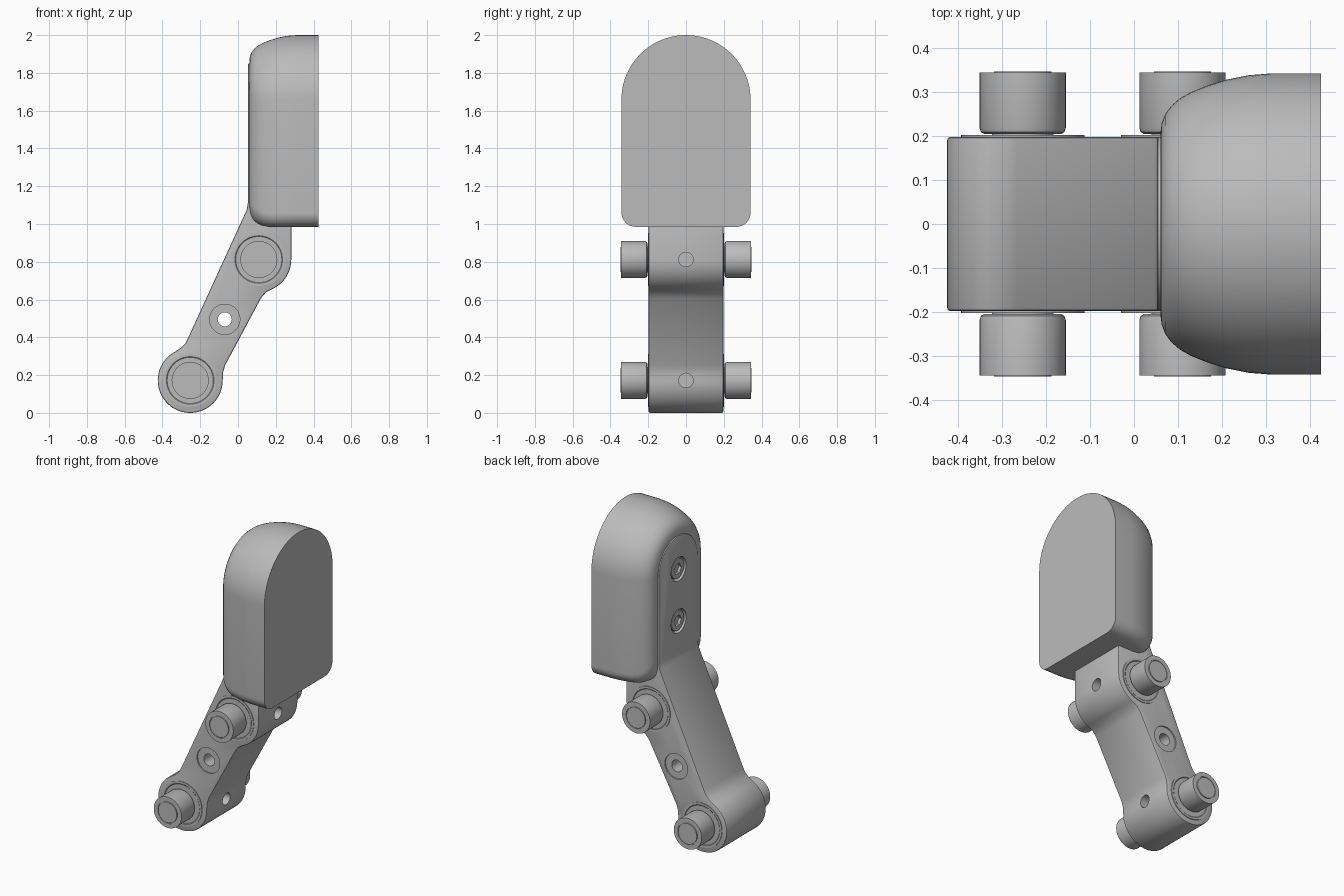
import bpy, bmesh
from math import sin, cos, pi, radians
from mathutils import Vector, Matrix

if "Cube" in bpy.data.objects:
    bpy.data.objects.remove(bpy.data.objects["Cube"])

grey = bpy.data.materials.new("Plain grey")
grey.use_nodes = True
COLOUR = (0.5, 0.5, 0.5, 1)
grey.diffuse_color = COLOUR
grey.node_tree.nodes["Principled BSDF"].inputs["Base Color"].default_value = COLOUR


def finish(name, bm):
    bmesh.ops.remove_doubles(bm, verts=bm.verts, dist=1e-5)
    bmesh.ops.recalc_face_normals(bm, faces=bm.faces)
    mesh = bpy.data.meshes.new(name)
    bm.to_mesh(mesh)
    bm.free()
    mesh.materials.append(grey)
    obj = bpy.data.objects.new(name, mesh)
    bpy.context.collection.objects.link(obj)
    return obj


def activate(obj):
    bpy.ops.object.select_all(action='DESELECT')
    obj.select_set(True)
    bpy.context.view_layer.objects.active = obj


def smooth(obj, angle=30):
    activate(obj)
    bpy.ops.object.shade_smooth_by_angle(angle=radians(angle))


def loft(name, rings):
    """Skin a stack of equal-length point rings and cap both ends."""
    bm = bmesh.new()
    loops = [[bm.verts.new(p) for p in ring] for ring in rings]
    n = len(loops[0])
    for a, b in zip(loops, loops[1:]):
        for i in range(n):
            j = (i + 1) % n
            bm.faces.new((a[i], a[j], b[j], b[i]))
    bm.faces.new(loops[0])
    bm.faces.new(loops[-1])
    return finish(name, bm)


def lathe(name, profile, x, z, side):
    """Revolve (radius, y) points about a crosswise axis."""
    bm = bmesh.new()
    vs = [bm.verts.new((r, y * side, 0)) for r, y in profile]
    edges = [bm.edges.new(pair) for pair in zip(vs, vs[1:])]
    bmesh.ops.spin(bm, geom=vs + edges, axis=(0, 1, 0), cent=(0, 0, 0),
                   angle=2 * pi, steps=48, use_merge=True)
    obj = finish(name, bm)
    obj.data.transform(Matrix.Translation((x, 0, z)))
    smooth(obj)
    return obj


def cylinder(name, centre, axis, radius, length, sides=40):
    bm = bmesh.new()
    turn = Vector((0, 0, 1)).rotation_difference(Vector(axis)).to_matrix().to_4x4()
    bmesh.ops.create_cone(bm, cap_ends=True, segments=sides, radius1=radius,
                          radius2=radius, depth=length,
                          matrix=Matrix.Translation(centre) @ turn)
    return finish(name, bm)


def boolean(obj, tool, operation='DIFFERENCE', keep=False):
    activate(obj)
    mod = obj.modifiers.new("cut", 'BOOLEAN')
    mod.operation, mod.object, mod.solver = operation, tool, 'EXACT'
    bpy.ops.object.modifier_apply(modifier=mod.name)
    if not keep:
        bpy.data.objects.remove(tool)


def arc(cx, cz, r, start, end, steps):
    return [(cx + r * cos(radians(start + (end - start) * i / steps)),
             cz + r * sin(radians(start + (end - start) * i / steps)))
            for i in range(steps + 1)]


def tombstone(half, bottom, centre, corner):
    """Round-topped outline with rounded lower corners, as (y, z)."""
    return (arc(0, centre, half, 0, 180, 48)
            + arc(corner - half, bottom + corner, corner, 180, 270, 8)
            + arc(half - corner, bottom + corner, corner, 270, 360, 8))


# Pad: flat face to the left, crowned sides and rounded back
levels = [(0.425, 0, 0), (0.31, 0, 0), (0.26, 0.004, 0), (0.21, 0.014, 0),
          (0.165, 0.028, 0), (0.13, 0.042, 0.006), (0.105, 0.056, 0.018),
          (0.085, 0.073, 0.034), (0.071, 0.092, 0.053), (0.063, 0.113, 0.072),
          (0.06, 0.135, 0.092)]
pad = loft("pad", [[(x, y, z) for y, z in
                    tombstone(0.342 - inset, 0.985 + lift, 1.658, 0.075)]
                   for x, inset, lift in levels])

# Arm: bent side profile with two round bosses and a mounting tongue
LOW, HIGH, MID = (-0.253, 0.172), (0.11, 0.812), (-0.07, 0.495)
BOSS = 0.172
side = ([(0.13, 1.9), (0.052, 1.9), (0.052, 1.11), (0.046, 1.075),
         (-0.266, 0.393), (-0.28, 0.367), (-0.302, 0.345)]
        + arc(*LOW, BOSS, 117, 360, 44)
        + [(-0.079, 0.215), (-0.068, 0.252), (0.122, 0.608), (0.148, 0.638)]
        + arc(*HIGH, BOSS, -65, 0, 14)
        + [(0.282, 1.1), (0.13, 1.1)])
arm = loft("arm", [[(x, y, z) for x, z in side] for y in (-0.3, 0.3)])
trim = loft("trim", [[(x, y, z) for y, z in tombstone(0.198, -0.5, 1.652, 0.05)]
                     for x in (-1, 1)])
boolean(arm, trim, 'INTERSECT')
bevel = arm.modifiers.new("edge", 'BEVEL')
bevel.width, bevel.segments, bevel.angle_limit = 0.008, 2, radians(40)
bpy.ops.object.modifier_apply(modifier=bevel.name)

# Crosswise through hole with shallow counterbores
boolean(arm, cylinder("bore", (MID[0], 0, MID[1]), (0, 1, 0), 0.037, 1))
for s in (-1, 1):
    boolean(arm, cylinder("counterbore", (MID[0], s * 0.24, MID[1]),
                          (0, 1, 0), 0.08, 0.1))

# Set screw holes on the inner side of each boss
for x, z in (LOW, HIGH):
    boolean(arm, cylinder("set_hole", (x + BOSS, 0, z), (1, 0, 0), 0.038, 0.12))

# Recessed mounting screws with hexagonal sockets
for label, z in (("lower", 1.31), ("upper", 1.64)):
    recess = cylinder("recess", (0.04, 0, z), (1, 0, 0), 0.075, 0.08)
    boolean(arm, recess, keep=True)
    boolean(pad, recess)
    screw = cylinder(label + "_screw", (0.076, 0, z), (1, 0, 0), 0.062, 0.036)
    boolean(screw, cylinder("socket", (0.05, 0, z), (1, 0, 0), 0.036, 0.05, 6))
    smooth(screw)
smooth(arm)
smooth(pad)

# Roller pins: collar, gap, roller sleeve and axle end on both sides
pin = [(0, 0.18), (0.14, 0.18), (0.14, 0.202), (0.126, 0.202), (0.122, 0.199),
       (0.07, 0.199), (0.07, 0.205), (0.088, 0.205), (0.095, 0.209),
       (0.098, 0.218), (0.098, 0.344), (0.07, 0.344), (0.07, 0.339),
       (0.065, 0.339), (0.065, 0.346), (0, 0.346)]
for label, (x, z) in (("lower", LOW), ("upper", HIGH)):
    for hand, s in (("left", 1), ("right", -1)):
        name = label + ("_back_roller" if s > 0 else "_front_roller")
        lathe(name, pin, x, z, s)
